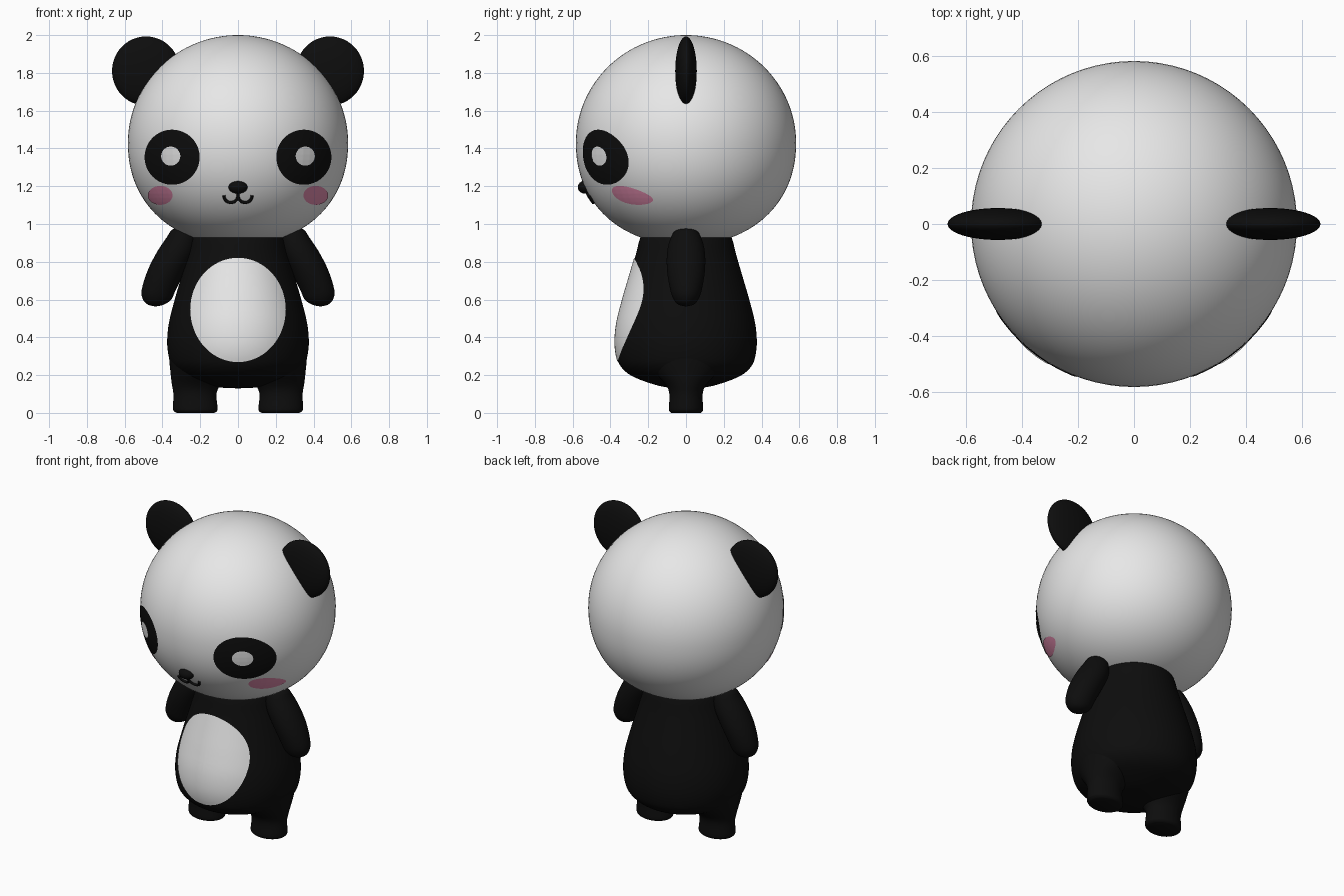
import bpy, math
from mathutils import Vector
from mathutils.bvhtree import BVHTree

if "Cube" in bpy.data.objects:
    bpy.data.objects.remove(bpy.data.objects["Cube"])


def material(name, rgb):
    m = bpy.data.materials.new(name)
    m.diffuse_color = (*rgb, 1)
    m.use_nodes = True
    m.node_tree.nodes["Principled BSDF"].inputs["Base Color"].default_value = m.diffuse_color
    return m


WHITE = material("white fur", (0.8, 0.8, 0.8))
BLACK = material("black fur", (0.004, 0.004, 0.004))
PINK = material("pink blush", (0.75, 0.26, 0.42))


def add_mesh(name, verts, faces, mat):
    me = bpy.data.meshes.new(name)
    me.from_pydata(verts, [], faces)
    me.materials.append(mat)
    for p in me.polygons:
        p.use_smooth = True
    ob = bpy.data.objects.new(name, me)
    bpy.context.collection.objects.link(ob)
    return ob


def refine(rows, steps):
    """Catmull-Rom interpolation of the section list."""
    pts = [rows[0]] + rows + [rows[-1]]
    out = []
    for a, b, c, d in zip(pts, pts[1:], pts[2:], pts[3:]):
        for k in range(steps):
            t = k / steps
            out.append([0.5 * (2*q + (r-p)*t + (2*p - 5*q + 4*r - s)*t*t
                               + (3*q - p - 3*r + s)*t**3)
                        for p, q, r, s in zip(a, b, c, d)])
    return out + [rows[-1]]


def loft(name, rows, mat, side=1, steps=4, n=48):
    """Horizontal elliptical sections (z, centre x, radius x, radius y), bottom to top."""
    rows = refine(rows, steps)
    verts = [(side * cx + max(rx, 0.001) * math.cos(2*math.pi*i/n),
              max(ry, 0.001) * math.sin(2*math.pi*i/n), z)
             for z, cx, rx, ry in rows for i in range(n)]
    faces = [(j*n + i, j*n + (i+1) % n, (j+1)*n + (i+1) % n, (j+1)*n + i)
             for j in range(len(rows) - 1) for i in range(n)]
    faces += [list(range(n))[::-1], [(len(rows)-1)*n + i for i in range(n)]]
    return add_mesh(name, verts, faces, mat)


def ellipsoid(name, loc, radii, mat):
    bpy.ops.mesh.primitive_uv_sphere_add(segments=48, ring_count=24, radius=1, location=loc)
    ob = bpy.context.object
    ob.name = name
    ob.scale = radii
    ob.data.materials.append(mat)
    bpy.ops.object.shade_smooth()
    return ob


def surface_of(ob):
    me = ob.data
    return BVHTree.FromPolygons([v.co for v in me.vertices],
                                [tuple(p.vertices) for p in me.polygons])


def front_point(tree, x, z, lift):
    hit, normal, _, _ = tree.ray_cast(Vector((x, -2, z)), Vector((0, 1, 0)))
    return hit + normal * lift


def patch(name, tree, cx, cz, rx, rz, lift, mat, rings=10, n=64):
    """Thin elliptical patch projected from the front onto a surface."""
    verts = [front_point(tree, cx, cz, lift)]
    for j in range(1, rings + 1):
        for i in range(n):
            a = 2 * math.pi * i / n
            verts.append(front_point(tree, cx + rx*j/rings*math.cos(a),
                                     cz + rz*j/rings*math.sin(a), lift))
    faces = [(0, 1 + i, 1 + (i+1) % n) for i in range(n)]
    for j in range(rings - 1):
        o, p = 1 + j*n, 1 + (j+1)*n
        faces += [(o + i, p + i, p + (i+1) % n, o + (i+1) % n) for i in range(n)]
    return add_mesh(name, verts, faces, mat)


# Head: round, with a slightly flattened underside
head_rows = []
for k in range(65):
    t = -math.pi/2 + math.pi * k / 64
    e, b = (2/2.15, 0.54) if t < 0 else (1, 0.57)
    r = 0.583 * abs(math.cos(t)) ** e
    head_rows.append((1.43 + math.copysign(b * abs(math.sin(t)) ** e, t), 0, r, r))
head = loft("head", head_rows, WHITE, steps=1, n=80)
head_tree = surface_of(head)

# Pear-shaped body as (radius, z)
body_profile = [(0.0, 0.13), (0.1, 0.135), (0.19, 0.157), (0.29, 0.197), (0.345, 0.245),
                (0.367, 0.3), (0.375, 0.38), (0.365, 0.48), (0.335, 0.6), (0.297, 0.73),
                (0.265, 0.84), (0.24, 0.93), (0.2, 0.955), (0.0, 0.96)]
body = loft("body", [(z, 0, r, r) for r, z in body_profile], BLACK, n=72)

# Belly patch
patch("belly_patch", surface_of(body), 0, 0.545, 0.25, 0.275, 0.004, WHITE, rings=16)

# Nose
ellipsoid("nose", (0, -0.535, 1.195), (0.05, 0.038, 0.034), BLACK)

arm_rows = [(0.563, 0.437, 0.0, 0.0), (0.573, 0.435, 0.042, 0.04), (0.6, 0.428, 0.075, 0.065),
            (0.65, 0.42, 0.09, 0.083), (0.75, 0.38, 0.1, 0.1), (0.85, 0.33, 0.1, 0.1),
            (0.93, 0.3, 0.077, 0.08), (0.97, 0.3, 0.048, 0.05), (0.983, 0.3, 0.0, 0.0)]
leg_rows = [(0.0, 0.225, 0.1, 0.078), (0.008, 0.225, 0.112, 0.087), (0.025, 0.226, 0.118, 0.091),
            (0.1, 0.228, 0.114, 0.088), (0.15, 0.222, 0.128, 0.108), (0.22, 0.208, 0.15, 0.17),
            (0.3, 0.2, 0.165, 0.21), (0.4, 0.2, 0.165, 0.2)]

for s, tag in ((-1, "left"), (1, "right")):
    # Limbs and ears
    loft("arm_" + tag, arm_rows, BLACK, s)
    loft("leg_" + tag, leg_rows, BLACK, s)
    ellipsoid("ear_" + tag, (s * 0.487, 0, 1.81), (0.18, 0.057, 0.183), BLACK)
    # Eyes and cheeks
    patch("eye_" + tag, head_tree, s * 0.347, 1.354, 0.145, 0.145, 0.003, BLACK)
    patch("pupil_" + tag, head_tree, s * 0.352, 1.36, 0.05, 0.05, 0.007, WHITE)
    patch("cheek_" + tag, head_tree, s * 0.41, 1.153, 0.065, 0.05, 0.003, PINK)
    # Mouth: a stroke below the nose curling out to each side
    path = [(0, 1.175)] + [(s * (0.037 - 0.037*math.cos(a)), 1.152 - 0.036*math.sin(a))
                           for a in [math.pi * k / 14 for k in range(15)]]
    cu = bpy.data.curves.new("mouth_" + tag, 'CURVE')
    cu.dimensions = '3D'
    cu.bevel_depth = 0.008
    cu.bevel_resolution = 3
    cu.use_fill_caps = True
    sp = cu.splines.new('POLY')
    sp.points.add(len(path) - 1)
    for p, (x, z) in zip(sp.points, path):
        p.co = (*front_point(head_tree, x, z, 0.004), 1)
    cu.materials.append(BLACK)
    bpy.context.collection.objects.link(bpy.data.objects.new("mouth_" + tag, cu))
